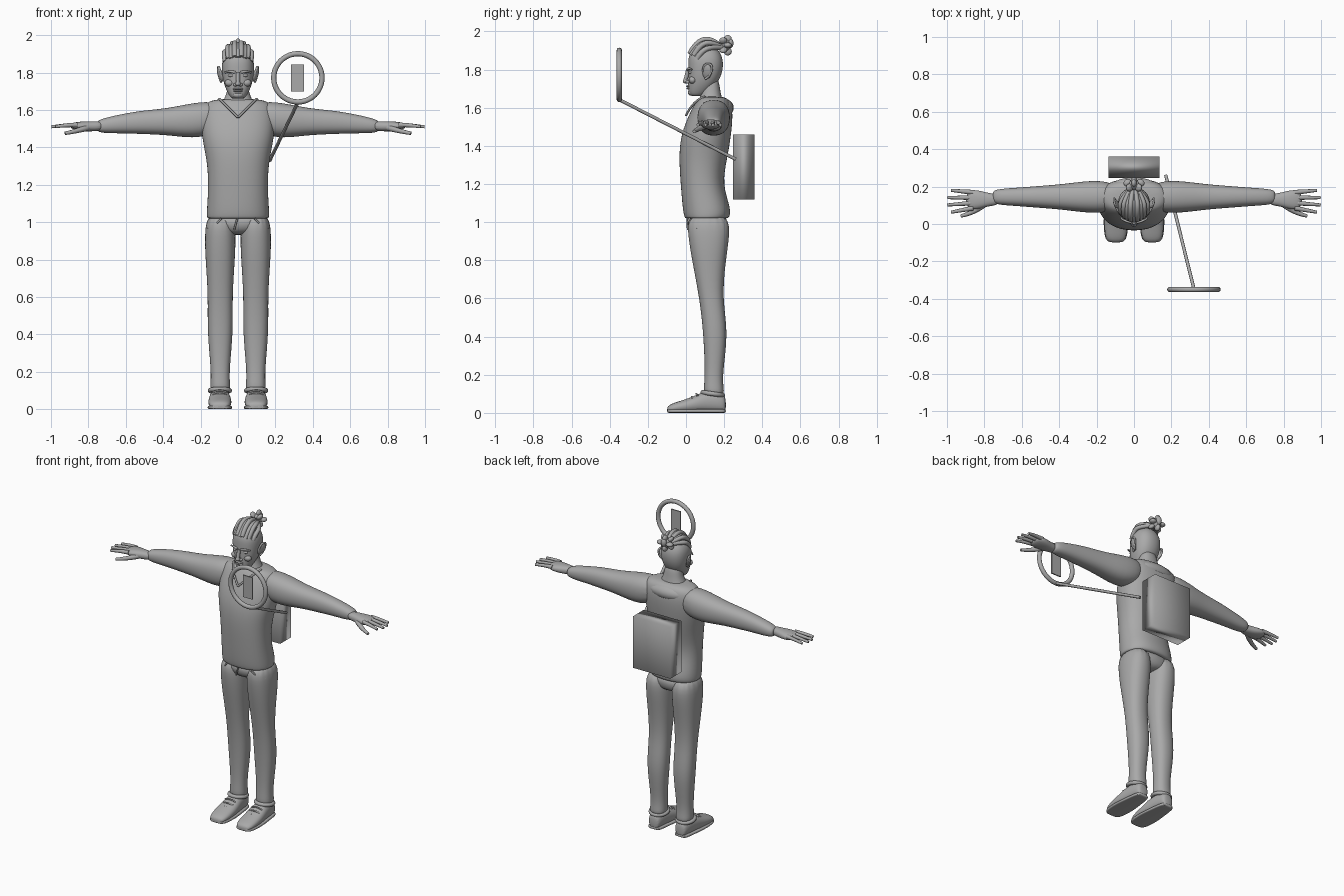
import bpy, bmesh, math
from mathutils import Vector

cube = bpy.data.objects.get("Cube")
if cube:
    bpy.data.objects.remove(cube, do_unlink=True)

grey = bpy.data.materials.new("plain grey")
grey.use_nodes = True
colour = (0.4, 0.4, 0.4, 1)
grey.diffuse_color = colour
grey.node_tree.nodes["Principled BSDF"].inputs["Base Color"].default_value = colour
SIDES = ((1, "left"), (-1, "right"))


def finish(obj, name, smooth=True):
    obj.name = name
    obj.data.materials.clear()
    obj.data.materials.append(grey)
    for poly in obj.data.polygons:
        poly.use_smooth = smooth
    return obj


def loft(name, axis, rings, middle=0, side=1, power=2.3, count=16):
    """Skin rings (position on axis, half width around middle, low, high)."""
    bm = bmesh.new()
    loops = []
    for along, half, low, high in rings:
        loop = []
        for i in range(count):
            angle = math.tau * i / count
            c, s = math.cos(angle), math.sin(angle)
            across = middle + half * math.copysign(abs(c) ** (2 / power), c)
            depth = (low + high) / 2 + (high - low) / 2 * math.copysign(abs(s) ** (2 / power), s)
            x, y, z = {"X": (along, across, depth),
                       "Y": (across, along, depth),
                       "Z": (across, depth, along)}[axis]
            loop.append(bm.verts.new((x * side, y, z)))
        loops.append(loop)
    for lower, upper in zip(loops, loops[1:]):
        for i in range(count):
            j = (i + 1) % count
            bm.faces.new((lower[i], lower[j], upper[j], upper[i]))
    bm.faces.new(loops[0])
    bm.faces.new(loops[-1])
    bmesh.ops.recalc_face_normals(bm, faces=bm.faces)
    mesh = bpy.data.meshes.new(name)
    bm.to_mesh(mesh)
    bm.free()
    obj = bpy.data.objects.new(name, mesh)
    bpy.context.collection.objects.link(obj)
    obj.modifiers.new("rounding", "SUBSURF").levels = 2
    return finish(obj, name)


def tube(name, points, radius, taper=1, side=1):
    """Round rod through points, turned into a mesh."""
    curve = bpy.data.curves.new(name, "CURVE")
    curve.dimensions = "3D"
    curve.bevel_depth = radius
    curve.bevel_resolution = 3
    curve.use_fill_caps = True
    spline = curve.splines.new("NURBS")
    spline.points.add(len(points) - 1)
    spline.order_u = min(3, len(points))
    spline.use_endpoint_u = True
    for i, (x, y, z) in enumerate(points):
        spline.points[i].co = (x * side, y, z, 1)
        spline.points[i].radius = 1 + (taper - 1) * i / (len(points) - 1)
    obj = bpy.data.objects.new(name, curve)
    bpy.context.collection.objects.link(obj)
    bpy.ops.object.select_all(action="DESELECT")
    obj.select_set(True)
    bpy.context.view_layer.objects.active = obj
    bpy.ops.object.convert(target="MESH")
    return finish(bpy.context.object, name)


def ball(name, place, size, turn=(0, 0, 0)):
    bpy.ops.mesh.primitive_uv_sphere_add(segments=20, ring_count=12, location=place, rotation=turn)
    bpy.context.object.scale = size
    return finish(bpy.context.object, name)


def box(name, place, size, smooth):
    bpy.ops.mesh.primitive_cube_add(size=1, location=place)
    bpy.context.object.scale = size
    return finish(bpy.context.object, name, smooth)


def hoop(name, place, major, minor, tilt):
    bpy.ops.mesh.primitive_torus_add(location=place, rotation=(tilt, 0, 0), major_radius=major,
                                     minor_radius=minor, major_segments=48)
    return finish(bpy.context.object, name)


# Sweater body, hood and neckline
loft("sweater", "Z", [
    (1.02, .16, 0, .21), (1.02, .17, -.01, .23), (1.07, .17, -.02, .24), (1.2, .16, -.03, .19),
    (1.34, .17, -.04, .22), (1.46, .2, -.03, .24), (1.58, .2, .02, .25),
    (1.65, .18, .06, .23), (1.66, .07, .08, .18)])
ball("hood", (0, .19, 1.6), (.13, .06, .05))

# Trousers
loft("hips", "Z", [(.93, .08, .05, .19), (.97, .15, .01, .22), (1.05, .16, .01, .22)])
tube("fly", [(0, .01, 1.03), (-.01, .005, 1), (-.02, .01, .96)], .005)

for side, label in SIDES:
    tube(label + "_neckline", [(.1, .1, 1.66), (.08, .04, 1.64), (0, 0, 1.56)], .006, side=side)

    # Trouser legs
    loft(label + "_leg", "Z", [
        (.09, .05, .1, .2), (.12, .055, .09, .2), (.2, .048, .1, .19), (.42, .072, .09, .225),
        (.6, .065, .07, .19), (.8, .08, .03, .21), (.92, .085, .01, .23), (1.05, .075, 0, .23)],
        .095, side)
    tube(label + "_pocket", [(.09, .01, 1.02), (.12, .02, .98), (.16, .06, .97)], .005, side=side)

    # Shoes with soles, ankle collar and laces
    shoe = [(-.1, .03, 0, .03), (-.08, .06, 0, .05), (.03, .065, 0, .08), (.1, .055, 0, .12),
            (.19, .045, 0, .11), (.21, .03, 0, .08)]
    loft(label + "_shoe", "Y", shoe, .097, side)
    loft(label + "_sole", "Y", [(y, half + .003, 0, .02) for y, half, low, high in shoe],
         .097, side, power=5)
    hoop(label + "_shoe_collar", (.097 * side, .14, .1), .053, .012, -.15)
    for k in range(3):
        y, z = .01 + k * .025, .07 + k * .015
        tube(label + "_lace", [(.06, y, z - .01), (.097, y - .01, z + .01), (.135, y, z - .01)],
             .005, side=side)

    # Sleeves and hands
    loft(label + "_sleeve", "X", [
        (.08, .07, 1.5, 1.64), (.2, .095, 1.44, 1.65), (.37, .07, 1.465, 1.61),
        (.5, .06, 1.47, 1.6), (.62, .05, 1.475, 1.58), (.75, .042, 1.475, 1.55),
        (.755, .02, 1.5, 1.53)], .145, side)
    loft(label + "_hand", "X", [(.72, .03, 1.49, 1.54), (.78, .035, 1.485, 1.54),
                                (.84, .055, 1.485, 1.54), (.9, .05, 1.5, 1.53)], .13, side)
    for k in range(4):
        base, tip = .085 + .028 * k, .063 + .039 * k
        tube(label + "_finger", [(.86, base, 1.52), (.92, (base + tip) / 2, 1.52),
                                 (1 - .01 * (k - 1.5) ** 2, tip, 1.51)], .0135, .6, side)
    tube(label + "_thumb", [(.79, .115, 1.51), (.85, .06, 1.49), (.925, .043, 1.475)],
         .018, .5, side)

# Neck and head
loft("neck", "Z", [(1.61, .1, .06, .2), (1.65, .08, .07, .19), (1.69, .06, .08, .18),
                   (1.77, .05, .09, .17)])
loft("head", "Z", [(1.66, .03, .03, .08), (1.67, .045, .01, .11), (1.74, .08, .01, .18),
                   (1.82, .09, .01, .2), (1.88, .085, .01, .19), (1.93, .04, .05, .15)])

# Face
tube("nose_bridge", [(0, .01, 1.8), (0, .005, 1.77), (0, -.005, 1.74)], .011)
ball("nose_tip", (0, 0, 1.74), (.015, .017, .013))
ball("upper_lip", (0, .014, 1.713), (.028, .013, .006))
ball("lower_lip", (0, .016, 1.702), (.024, .013, .007))
ball("chin", (0, .03, 1.68), (.03, .02, .017))
for side, label in SIDES:
    ball(label + "_nostril", (.014 * side, .01, 1.735), (.011, .012, .009))
    ball(label + "_eye", (.036 * side, .025, 1.785), (.017, .011, .009))
    ball(label + "_cheek", (.045 * side, .035, 1.745), (.026, .02, .02))
    tube(label + "_brow", [(.015, .01, 1.8), (.04, .01, 1.81), (.07, .03, 1.8)], .008, .6, side)
    ball(label + "_ear", (.095 * side, .11, 1.79), (.011, .026, .04), (-.2, .25 * side, -.4 * side))
    tube(label + "_ear_rim", [(.09, .09, 1.79), (.1, .09, 1.83), (.11, .14, 1.83),
                              (.1, .13, 1.77), (.09, .1, 1.75)], .006, side=side)

# Swept back locks tied into a bun
for k in range(9):
    a = k / 4 - 1
    drop = .04 * a * a - .012 * (k % 2)
    tube("hair_lock", [(.066 * a, .02 + .04 * a * a, 1.88 - drop / 2),
                       (.075 * a, .05 + .03 * a * a, 1.935 - drop),
                       (.07 * a, .13, 1.96 - drop), (.014 * a, .195, 1.915)], .015, .8)
centre = Vector((0, .207, 1.928))
ball("bun_core", centre, (.032, .028, .034))
ball("bun_tail", centre + Vector((0, .026, .01)), (.018, .016, .026))
for k in range(8):
    angle = math.tau * k / 8
    offset = Vector((.034 * math.cos(angle), .012 * (-1) ** k, .032 * math.sin(angle)))
    ball("bun_knot", centre + offset, (.022, .021, .014), (0, -angle, 0))

# Backpack, and the hoop on its pole
box("backpack", (0, .303, 1.29), (.275, .115, .34), True)
tube("pole", [(.17, .26, 1.33), (.32, -.345, 1.64)], .009)
hoop("hoop", (.32, -.35, 1.772), .129, .014, math.pi / 2)
box("hoop_plate", (.318, -.35, 1.772), (.07, .008, .145), False)
